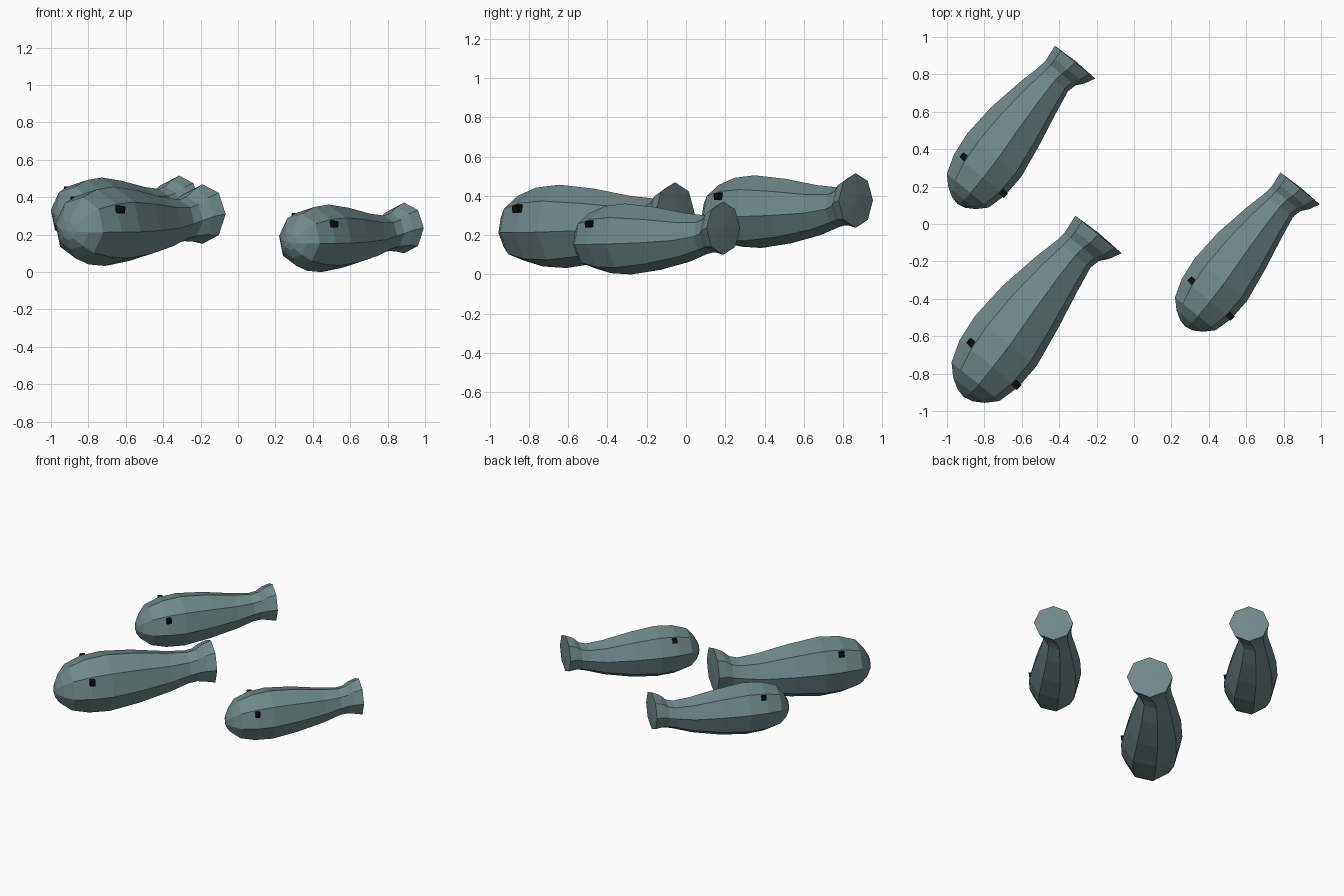
import bpy, bmesh
from math import radians, sin, cos, pi
from mathutils import Matrix, Vector

if "Cube" in bpy.data.objects:
    bpy.data.objects.remove(bpy.data.objects["Cube"])

SIDES = 8


def material(name, rgb):
    m = bpy.data.materials.new(name)
    m.diffuse_color = (*rgb, 1)
    m.use_nodes = True
    m.node_tree.nodes["Principled BSDF"].inputs["Base Color"].default_value = m.diffuse_color
    return m


skin = material("skin", (0.16, 0.25, 0.26))
black = material("black", (0.005, 0.005, 0.005))

# Body rings from nose to tail rim: (along, sideways, height, radius, roll in degrees)
RINGS = [
    (-0.975, -0.012, 0.165, 0.045, 8),
    (-0.945, -0.013, 0.170, 0.095, 8),
    (-0.895, -0.014, 0.177, 0.145, 8),
    (-0.79, -0.018, 0.182, 0.177, 8),
    (-0.66, -0.023, 0.185, 0.187, 8),
    (-0.47, -0.033, 0.188, 0.166, 8),
    (-0.27, -0.036, 0.193, 0.128, 7),
    (-0.145, -0.033, 0.208, 0.102, 6),
    (-0.095, -0.024, 0.219, 0.104, 4),
    (-0.055, -0.010, 0.235, 0.122, 2),
    (0.0, 0.0, 0.242, 0.139, 0),
]


def body_mesh():
    bm = bmesh.new()
    loops = []
    for t, p, z, r, roll in RINGS:
        angles = [pi / 2 - radians(roll) + 2 * pi * i / SIDES for i in range(SIDES)]
        loops.append([bm.verts.new((p + r * cos(a), t, z + r * sin(a))) for a in angles])
    for a, b in zip(loops, loops[1:]):
        for i in range(SIDES):
            j = (i + 1) % SIDES
            bm.faces.new((a[i], a[j], b[j], b[i]))
    # nose and tail fans
    for loop, tip in ((loops[0], (-0.012, -0.985, 0.163)), (loops[-1], (0, 0.006, 0.242))):
        c = bm.verts.new(tip)
        for i in range(SIDES):
            bm.faces.new((loop[i], loop[(i + 1) % SIDES], c))
    bmesh.ops.recalc_face_normals(bm, faces=bm.faces)
    me = bpy.data.meshes.new("fish_body")
    bm.to_mesh(me)
    bm.free()
    me.materials.append(skin)
    return me


def eye_mesh():
    bm = bmesh.new()
    bmesh.ops.create_cube(bm, size=0.033)
    me = bpy.data.meshes.new("fish_eye")
    bm.to_mesh(me)
    bm.free()
    me.materials.append(black)
    return me


def place(name, mesh, matrix):
    ob = bpy.data.objects.new(name, mesh)
    ob.matrix_world = matrix
    bpy.context.collection.objects.link(ob)


body, eye = body_mesh(), eye_mesh()
EYES = {"left": (-0.143, -0.767, 0.305), "right": (0.143, -0.786, 0.263)}

# Three fish: tail position and scale, all heading the same way
SCHOOL = {
    "large": ((-0.19, -0.056, 0.033), 1.146),
    "rear": ((-0.315, 0.865, 0.135), 1.0),
    "small": ((0.888, 0.19, 0.0), 0.975),
}
for label, (pos, s) in SCHOOL.items():
    frame = (Matrix.Translation(pos) @ Matrix.Rotation(radians(-39), 4, 'Z')
             @ Matrix.Scale(s, 4))
    place(label + "_fish_body", body, frame)
    for side, at in EYES.items():
        turn = Matrix.Rotation(radians(-5), 4, 'Z') @ Matrix.Rotation(radians(8), 4, 'Y')
        place(f"{label}_fish_{side}_eye", eye, frame @ Matrix.Translation(Vector(at)) @ turn)
